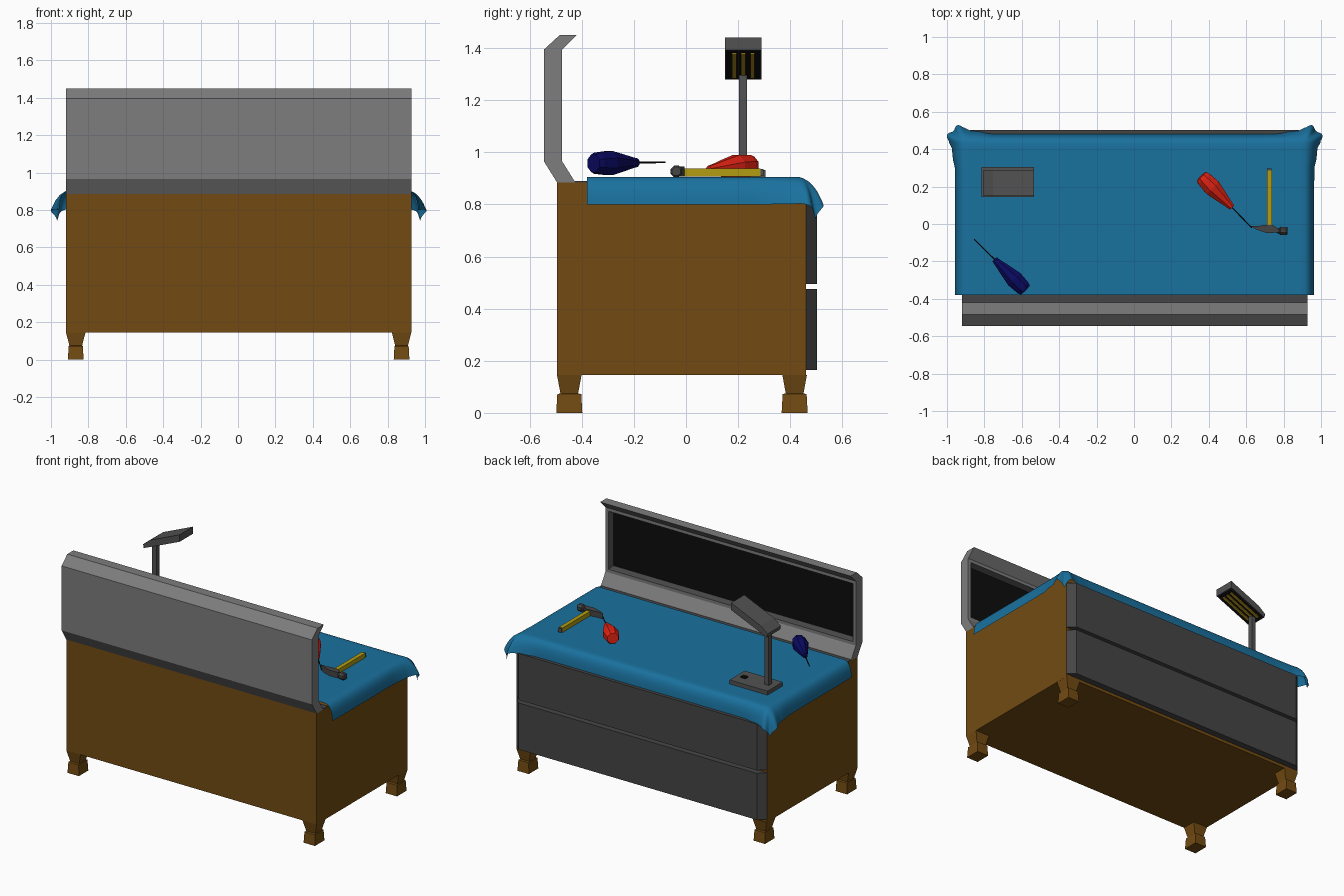
import bpy, bmesh, math
from mathutils import Vector

if "Cube" in bpy.data.objects:
    bpy.data.objects.remove(bpy.data.objects["Cube"])


def mat(name, *c):
    m = bpy.data.materials.new(name)
    m.diffuse_color = (*c, 1)
    m.use_nodes = True
    m.node_tree.nodes["Principled BSDF"].inputs["Base Color"].default_value = m.diffuse_color
    return m


WOOD = mat("wood", 0.17, 0.071, 0.006)
DARK = mat("dark_grey", 0.06, 0.06, 0.06)
STEEL = mat("steel", 0.085, 0.085, 0.085)
GREY = mat("panel_grey", 0.205, 0.205, 0.205)
BLACK = mat("black", 0.004, 0.004, 0.004)
CLOTH = mat("cloth_blue", 0.010, 0.165, 0.345)
YELLOW = mat("yellow", 0.45, 0.34, 0.007)
TUBE = mat("tube_amber", 0.42, 0.26, 0.01)
RED = mat("red", 0.75, 0.016, 0.006)
NAVY = mat("navy", 0.003, 0.003, 0.12)


def finish(name, bm, *mats):
    bmesh.ops.recalc_face_normals(bm, faces=bm.faces)
    me = bpy.data.meshes.new(name)
    bm.to_mesh(me)
    bm.free()
    for m in mats:
        me.materials.append(m)
    ob = bpy.data.objects.new(name, me)
    bpy.context.collection.objects.link(ob)
    return ob


def loft(bm, rings):
    """Skin closed rings of points and cap both ends."""
    vs = [[bm.verts.new(p) for p in r] for r in rings]
    n = len(vs[0])
    for a, b in zip(vs, vs[1:]):
        for i in range(n):
            bm.faces.new((a[i], a[(i + 1) % n], b[(i + 1) % n], b[i]))
    bm.faces.new(vs[0][::-1])
    bm.faces.new(vs[-1])


def prism(plane, pts, lo, hi):
    """Extrude a 2D profile along the axis missing from plane."""
    place = {"yz": lambda p, t: (t, *p), "xz": lambda p, t: (p[0], t, p[1]),
             "xy": lambda p, t: (*p, t)}[plane]
    bm = bmesh.new()
    loft(bm, [[place(p, t) for p in pts] for t in (lo, hi)])
    bmesh.ops.recalc_face_normals(bm, faces=bm.faces)
    return bm


def box(name, m, x, y, z):
    pts = [(x[0], y[0]), (x[1], y[0]), (x[1], y[1]), (x[0], y[1])]
    return finish(name, prism("xy", pts, *z), m)


def lathe(name, m, start, end, profile, sides):
    """Turn (distance, radius) pairs around the line start to end."""
    start, d = Vector(start), (Vector(end) - Vector(start)).normalized()
    u = d.cross(Vector((0, 0, 1))).normalized()
    w = u.cross(d)
    ang = [2 * math.pi * (i + 0.5) / sides for i in range(sides)]
    bm = bmesh.new()
    loft(bm, [[start + d * t + (u * math.cos(a) + w * math.sin(a)) * r for a in ang]
              for t, r in profile])
    return finish(name, bm, m)


# Cabinet, drawers with slanted ends, and feet
X0, X1 = -0.92, 0.927
CX = (X0 + X1) / 2
box("cabinet", WOOD, (X0, X1), (-0.495, 0.46), (0.145, 0.885))
for i, z in enumerate(((0.165, 0.475), (0.495, 0.805))):
    front = [(X0, 0.46), (X1, 0.46), (X1 - 0.045, 0.503), (X0 + 0.045, 0.503)]
    finish(f"drawer_{i + 1}", prism("xy", front, *z), DARK)
for sx in (-1, 1):
    for cy in (-0.448, 0.417):
        bm = bmesh.new()
        rings = [(0, 0.042, 0.05), (0.072, 0.038, 0.046), (0.075, 0.034, 0.034), (0.145, 0.052, 0.047)]
        loft(bm, [[(CX + sx * 0.871 + i * hx, cy + j * hy, z)
                   for i, j in ((-1, -1), (1, -1), (1, 1), (-1, 1))] for z, hx, hy in rings])
        finish("foot", bm, WOOD)

# Upright back panel with a recessed black board
bm = prism("yz", [(-0.495, 0.885), (-0.545, 0.965), (-0.545, 1.395), (-0.485, 1.45),
                  (-0.42, 1.45), (-0.475, 1.395), (-0.475, 0.965), (-0.425, 0.885)], X0, X1)
board = [f for f in bm.faces if f.normal.y > 0.99]
bmesh.ops.inset_region(bm, faces=board, thickness=0.03)
frame = bmesh.ops.inset_region(bm, faces=board, thickness=0.025, depth=-0.03)["faces"]
for f in frame:
    f.material_index = 1
for f in board:
    f.material_index = 2
finish("back_panel", bm, GREY, DARK, BLACK)
box("panel_flange", DARK, (X0, X1), (-0.43, -0.375), (0.885, 0.89))

# Draped cloth: flat top, rounded hanging edges, flared corners
EX, EY, HANG = 0.908, 0.435, 0.135
steps = [HANG * i / 10 for i in range(11)]
near = [0.03, 0.06, 0.09, 0.13, 0.18, 0.25, 0.4]
half = sorted([EX + s for s in steps] + [EX - s for s in near])
us = [-u for u in reversed(half)] + [0] + half
vs = [-0.38, -0.2] + sorted([EY + s for s in steps] + [EY - s for s in near])


def drape(u, v):
    a, b = max(0, abs(u) - EX), max(0, v - EY)
    d, s = math.hypot(a, b), (1 if u > 0 else -1)
    if d == 0:
        return (u + CX, v, 0.905)
    th, t = math.atan2(b, a), d / HANG
    back = math.sin(th)
    if a and b:
        w = 0.55 + 0.35 * math.sin(4 * th) ** 2 - 0.1 * math.sin(2 * th)
    else:
        gap = EY - v if a else EX - abs(u)
        w = 0.55 * math.exp(-(gap / 0.09) ** 2) * (0.75 + 0.25 * math.cos(gap * 75))
    out = (0.056 - 0.006 * back) * (1 - math.exp(-2.6 * t)) + 0.06 * w * t
    drop = 0.105 * t ** 1.35 * (1 - 0.06 * w)
    x = min(abs(u), EX) + out * math.cos(th)
    y = min(v, EY) + out * back
    return (CX + s * x, y, 0.905 - drop)


bm = bmesh.new()
grid = [[bm.verts.new(drape(u, v)) for u in us] for v in vs]
for r, q in zip(grid, grid[1:]):
    for i in range(len(us) - 1):
        bm.faces.new((r[i], r[i + 1], q[i + 1], q[i]))
cloth = finish("cloth", bm, CLOTH)
for p in cloth.data.polygons:
    p.use_smooth = True

# Desk lamp
box("lamp_base", STEEL, (-0.815, -0.535), (0.145, 0.305), (0.903, 0.932))
box("lamp_switch", BLACK, (-0.605, -0.57), (0.21, 0.24), (0.932, 0.94))
box("lamp_post", STEEL, (-0.775, -0.745), (0.203, 0.235), (0.932, 1.296))
bm = prism("xz", [(-0.80, 1.28), (-0.535, 1.393), (-0.535, 1.44), (-0.755, 1.345), (-0.805, 1.305)], 0.15, 0.29)
under = [f for f in bm.faces if f.normal.z < -0.8]
bmesh.ops.inset_region(bm, faces=under, thickness=0.006)
for f in under:
    f.material_index = 1
finish("lamp_head", bm, STEEL, BLACK)
for y in (0.185, 0.22, 0.255):
    finish("lamp_tube", prism("xz", [(-0.775, 1.283), (-0.56, 1.375), (-0.563, 1.39), (-0.778, 1.295)],
                              y - 0.008, y + 0.008), TUBE)

# Hammer
box("hammer_handle", YELLOW, (0.71, 0.737), (-0.01, 0.285), (0.908, 0.938))
box("hammer_handle_end", STEEL, (0.712, 0.735), (0.285, 0.297), (0.91, 0.936))
finish("hammer_claw", prism("xy", [(0.62, -0.01), (0.66, -0.032), (0.71, -0.048), (0.77, -0.046),
                                   (0.77, -0.024), (0.74, -0.005), (0.70, -0.005), (0.66, -0.012)],
                            0.908, 0.945), DARK)
lathe("hammer_face", DARK, (0.765, -0.037, 0.927), (0.82, -0.037, 0.927),
      [(0, 0.013), (0.012, 0.014), (0.018, 0.024), (0.048, 0.024), (0.055, 0.018)], 8)


# Screwdrivers
def screwdriver(name, m, butt, tip, z, tip_z):
    a, b = Vector((*butt, z)), Vector((*tip, tip_z))
    lathe(name + "_handle", m, a, b, [(0, 0.036), (0.02, 0.044), (0.085, 0.05), (0.15, 0.036),
                                      (0.20, 0.024), (0.235, 0.017)], 8)
    lathe(name + "_shaft", BLACK, a, b, [(0.23, 0.004), ((b - a).length, 0.003)], 6)


screwdriver("red_screwdriver", RED, (0.36, 0.255), (0.63, -0.02), 0.95, 0.92)
screwdriver("blue_screwdriver", NAVY, (-0.58, -0.355), (-0.855, -0.08), 0.958, 0.962)
